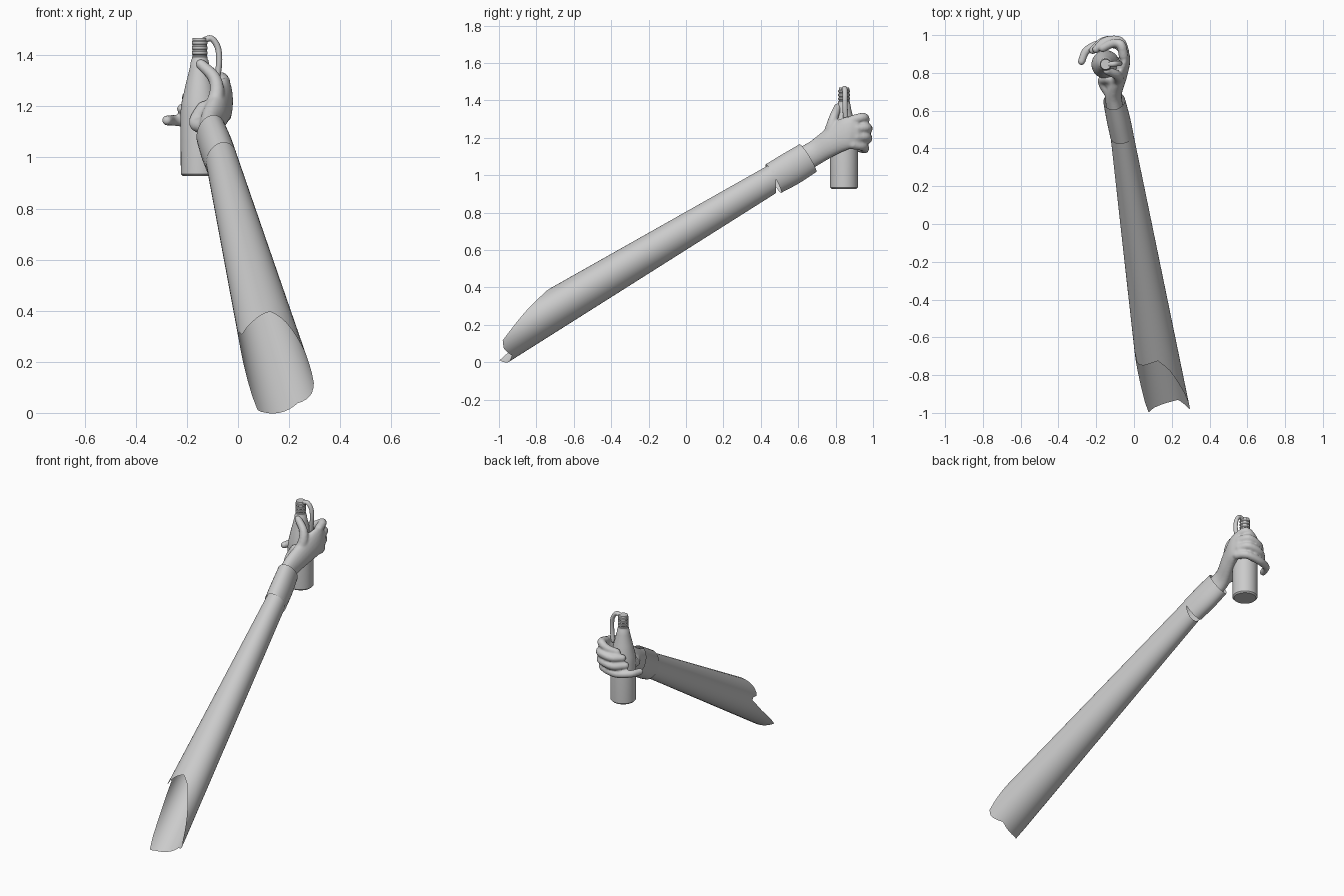
import bpy, bmesh, math
from mathutils import Vector

cube = bpy.data.objects.get("Cube")
if cube:
    bpy.data.objects.remove(cube, do_unlink=True)

grey = bpy.data.materials.new("plain_grey")
grey.use_nodes = True
COLOUR = (0.6, 0.6, 0.6, 1)
grey.diffuse_color = COLOUR
grey.node_tree.nodes["Principled BSDF"].inputs["Base Color"].default_value = COLOUR


def finish(name, bm, angle=40):
    mesh = bpy.data.meshes.new(name)
    bmesh.ops.recalc_face_normals(bm, faces=bm.faces)
    bm.to_mesh(mesh)
    bm.free()
    mesh.materials.append(grey)
    obj = bpy.data.objects.new(name, mesh)
    bpy.context.collection.objects.link(obj)
    bpy.ops.object.select_all(action='DESELECT')
    obj.select_set(True)
    bpy.context.view_layer.objects.active = obj
    bpy.ops.object.shade_smooth_by_angle(angle=math.radians(angle))
    return obj


def bridge(bm, rings):
    for a, b in zip(rings, rings[1:]):
        n = len(a)
        for i in range(n):
            j = (i + 1) % n
            bm.faces.new((a[i], a[j], b[j], b[i]))


def smooth_path(stations, steps=5):
    """Catmull-Rom through stations of (x, y, z, side radius, up radius)."""
    p = [Vector(s) for s in stations]
    p = [p[0] * 2 - p[1]] + p + [p[-1] * 2 - p[-2]]
    out = []
    for a, b, c, d in zip(p, p[1:], p[2:], p[3:]):
        for k in range(steps):
            t = k / steps
            out.append(0.5 * (2 * b + (c - a) * t + (2 * a - 5 * b + 4 * c - d) * t * t
                              + (3 * b - a - 3 * c + d) * t ** 3))
    return out + [p[-2]]


def limb(bm, stations, up=(0, 0, 1), caps=True, sides=20):
    """Loft an elliptical tube, with rounded ends when capped."""
    pts = smooth_path(stations)
    tans = [(pts[min(i + 1, len(pts) - 1)].to_3d() - pts[max(i - 1, 0)].to_3d()).normalized()
            for i in range(len(pts))]
    frames = [(p.to_3d(), t, p[3], p[4]) for p, t in zip(pts, tans)]
    if caps:
        for end, sign in ((0, -1), (-1, 1)):
            c, t, rs, ru = frames[end]
            extra = []
            for deg in (30, 55, 80):
                s, k = math.sin(math.radians(deg)), math.cos(math.radians(deg))
                extra.append((c + t * sign * min(rs, ru) * s, t, rs * k, ru * k))
            frames = extra[::-1] + frames if end == 0 else frames + extra
    rings = []
    for c, t, rs, ru in frames:
        side = t.cross(Vector(up)).normalized()
        top = side.cross(t)
        rings.append([bm.verts.new(c + side * rs * math.cos(a) + top * ru * math.sin(a))
                      for a in (math.tau * i / sides for i in range(sides))])
    bridge(bm, rings)
    if caps:
        bm.faces.new(rings[0])
        bm.faces.new(rings[-1])


# Sleeve: tapered open tube whose lower end is scooped out
EDGE = [(0, -.98), (41, -.85), (65, -.77), (90, -.725), (130, -.75), (160, -.74), (176, -.65),
        (200, -.8), (223, -1), (245, -.97), (270, -.95), (305, -.93), (340, -.975), (360, -.98)]


def sleeve_end(deg):
    for (a, ya), (b, yb) in zip(EDGE, EDGE[1:]):
        if a <= deg <= b:
            return ya + (yb - ya) * (deg - a) / (b - a)


def sleeve_point(deg, y):
    t = (.48 - y) / 1.48
    a = math.radians(deg)
    xc, rx = -.065 + .235 * t, .061 + .07 * t
    zc, rz = .99 - .885 * t, .086 + .05 * t
    return Vector((xc + rx * math.cos(a), y, zc + rz * math.sin(a)))


bm = bmesh.new()
rings = []
for k in range(13):
    rings.append([bm.verts.new(sleeve_point(d, .48 + (sleeve_end(d) - .48) * k / 12))
                  for d in range(0, 360, 9)])
bridge(bm, rings)
finish("sleeve", bm, 60)

# Cuff: open band around the wrist
bm = bmesh.new()
limb(bm, [(-.064, .467, .982, .062, .087), (-.084, .56, 1.035, .062, .09),
          (-.105, .652, 1.092, .058, .087)], caps=False, sides=32)
finish("cuff", bm, 60)

# Hand: wrist, palm, thumb and four curled fingers fused into one skin
bm = bmesh.new()
limb(bm, [(-.1, .6, 1.07, .045, .07), (-.108, .69, 1.12, .044, .066),
          (-.08, .78, 1.18, .042, .075), (-.053, .86, 1.225, .033, .085),
          (-.052, .91, 1.235, .026, .08)])
limb(bm, [(-.115, .69, 1.12, .035, .04), (-.155, .755, 1.135, .03, .038),
          (-.13, .77, 1.19, .03, .034)], up=(1, 0, 0))
limb(bm, [(-.12, .745, 1.16, .035, .035), (-.085, .77, 1.24, .03, .03),
          (-.092, .79, 1.31, .025, .025), (-.145, .812, 1.365, .021, .021)], up=(0, 1, 0))
FINGERS = [
    [(-.055, .89, 1.295), (-.07, .95, 1.31), (-.115, .955, 1.285), (-.165, .93, 1.265)],
    [(-.05, .91, 1.25), (-.075, .968, 1.255), (-.15, .968, 1.24), (-.2, .925, 1.235)],
    [(-.05, .91, 1.205), (-.08, .965, 1.205), (-.16, .968, 1.19), (-.218, .92, 1.19)],
    [(-.05, .89, 1.165), (-.08, .945, 1.155), (-.17, .955, 1.14), (-.25, .92, 1.145),
     (-.278, .86, 1.145)],
]
for joints in FINGERS:
    limb(bm, [(*p, .026 - .0015 * i, .026 - .0015 * i) for i, p in enumerate(joints)])
hand = finish("hand", bm, 180)
remesh = hand.modifiers.new("fuse", 'REMESH')
remesh.mode = 'VOXEL'
remesh.voxel_size = .007
remesh.use_smooth_shade = True
soften = hand.modifiers.new("soften", 'SMOOTH')
soften.iterations = 4

# Bottle: turned profile with a ribbed neck
profile = [(0, .927), (.066, .927), (.074, .935), (.075, 1.18), (.07, 1.22), (.054, 1.29),
           (.039, 1.35), (.034, 1.38)]
for i in range(4):
    z = 1.385 + i * .02
    profile += [(.031, z), (.031, z + .009), (.028, z + .012), (.028, z + .017)]
profile += [(.027, 1.468), (0, 1.468)]
bm = bmesh.new()
verts = [bm.verts.new((-.15 + r, .845, z)) for r, z in profile]
edges = [bm.edges.new(pair) for pair in zip(verts, verts[1:])]
bmesh.ops.spin(bm, geom=verts + edges, cent=(-.15, .845, 0), axis=(0, 0, 1),
               angle=math.tau, steps=40)
bmesh.ops.remove_doubles(bm, verts=bm.verts, dist=.0005)
finish("bottle", bm)

# Hooked strap from the top of the neck down to the hand
bm = bmesh.new()
limb(bm, [(*p, .012, .014) for p in [(-.14, .845, 1.455), (-.105, .848, 1.466), (-.079, .85, 1.43),
                                     (-.074, .85, 1.37), (-.085, .855, 1.29)]], up=(0, 1, 0))
finish("neck_strap", bm, 60)
